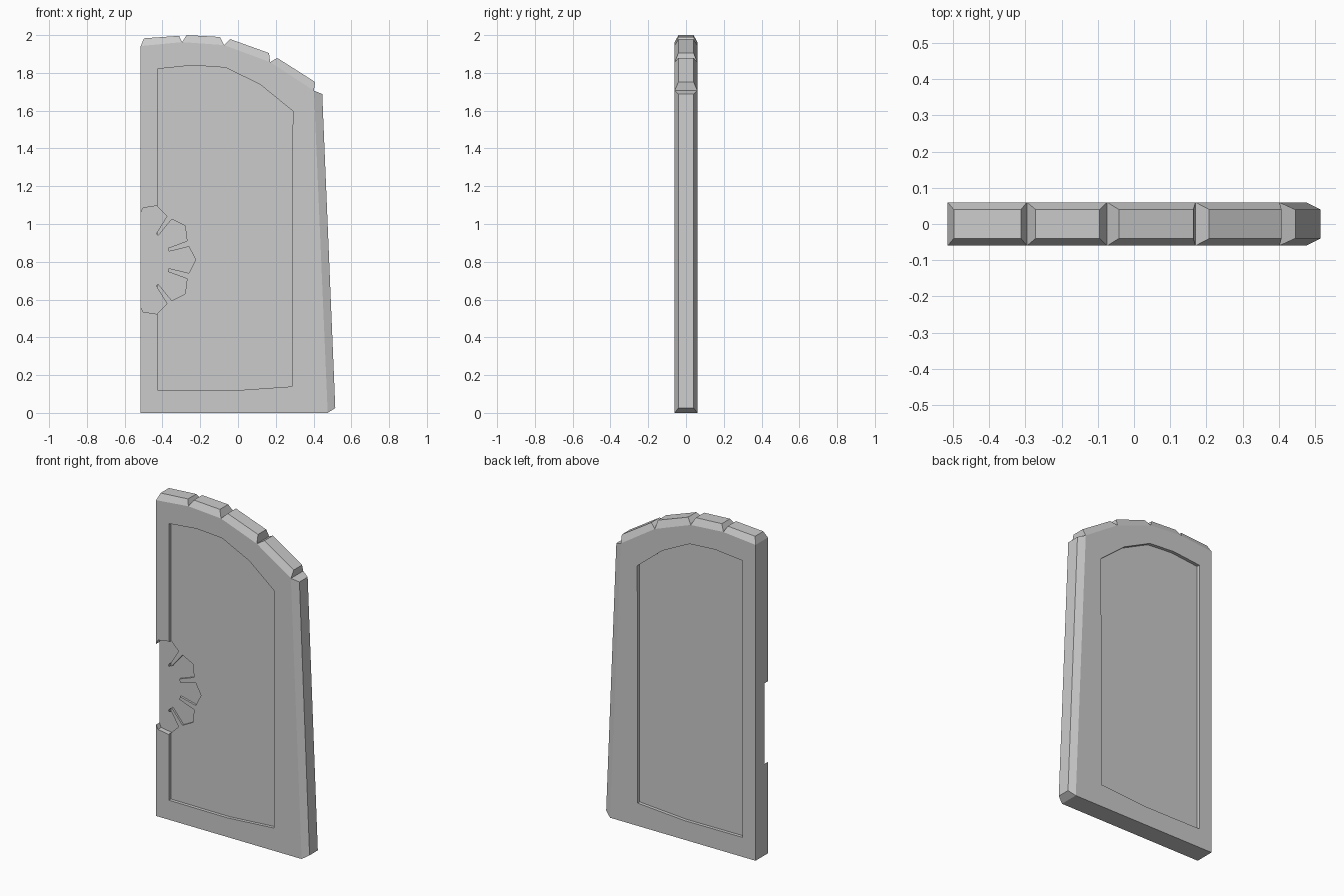
import bpy, bmesh

if "Cube" in bpy.data.objects:
    bpy.data.objects.remove(bpy.data.objects["Cube"])

HALF, CAP = 0.06, 0.04   # half thickness of the slab and of the bevelled edge blocks


def finish(name, bm):
    bmesh.ops.recalc_face_normals(bm, faces=bm.faces)
    mesh = bpy.data.meshes.new(name)
    bm.to_mesh(mesh)
    bm.free()
    obj = bpy.data.objects.new(name, mesh)
    bpy.context.collection.objects.link(obj)
    return obj


def prism(name, pts, y0, y1):
    bm = bmesh.new()
    a = [bm.verts.new((x, y0, z)) for x, z in pts]
    b = [bm.verts.new((x, y1, z)) for x, z in pts]
    bm.faces.new(a)
    bm.faces.new(b)
    for i in range(len(pts)):
        j = (i + 1) % len(pts)
        bm.faces.new((a[i], a[j], b[j], b[i]))
    return finish(name, bm)


# Door leaf: slab outline, with a bevelled block raised on each top and right edge
outline = [(-.515, 0), (-.515, 1.942), (-.296, 1.963), (-.074, 1.947),
           (.17, 1.857), (.402, 1.706), (.475, 0)]
blocks = {1: ((-.498, 1.983), (-.312, 1.996)),
          2: ((-.272, 2.0), (-.095, 1.99)),
          3: ((-.042, 1.979), (.164, 1.905)),
          4: ((.208, 1.879), (.408, 1.752)),
          5: ((.446, 1.688), (.515, .026))}
bm = bmesh.new()
front = [bm.verts.new((x, -HALF, z)) for x, z in outline]
back = [bm.verts.new((x, HALF, z)) for x, z in outline]
bm.faces.new(front)
bm.faces.new(back)
for i in range(len(outline)):
    j = (i + 1) % len(outline)
    base = (front[i], front[j], back[j], back[i])
    if i not in blocks:
        bm.faces.new(base)
        continue
    (ax, az), (bx, bz) = blocks[i]
    top = [bm.verts.new(c) for c in ((ax, -CAP, az), (bx, -CAP, bz),
                                     (bx, CAP, bz), (ax, CAP, az))]
    bm.faces.new(top)
    for k in range(4):
        m = (k + 1) % 4
        bm.faces.new((base[k], base[m], top[m], top[k]))
door = finish("door_leaf", bm)

# Recessed panels on both sides
panel = [(-.427, .12), (-.24, .119), (-.03, .118), (.287, .14), (.29, 1.598),
         (.118, 1.738), (-.066, 1.828), (-.24, 1.84), (-.427, 1.821)]
cutters = [prism("front_panel_cutter", panel, -.2, -.04),
           prism("back_panel_cutter", panel, .04, .2)]

# Half rosette recess on the left edge, mirrored about its middle
MID = .81
upper = [(-.7, 1.058), (-.515, 1.058), (-.503, 1.085), (-.43, 1.096), (-.376, 1.042),
         (-.434, .948), (-.423, .937), (-.35, 1.026), (-.28, .99), (-.27, .91),
         (-.371, .873), (-.366, .854), (-.26, .88)]
rosette = upper + [(-.224, MID)] + [(x, 2 * MID - z) for x, z in reversed(upper)]
cutters.append(prism("rosette_cutter", rosette, -.2, -.028))

for cutter in cutters:
    cutter.hide_render = True
    cutter.hide_set(True)
    mod = door.modifiers.new(cutter.name, 'BOOLEAN')
    mod.operation = 'DIFFERENCE'
    mod.solver = 'EXACT'
    mod.object = cutter
